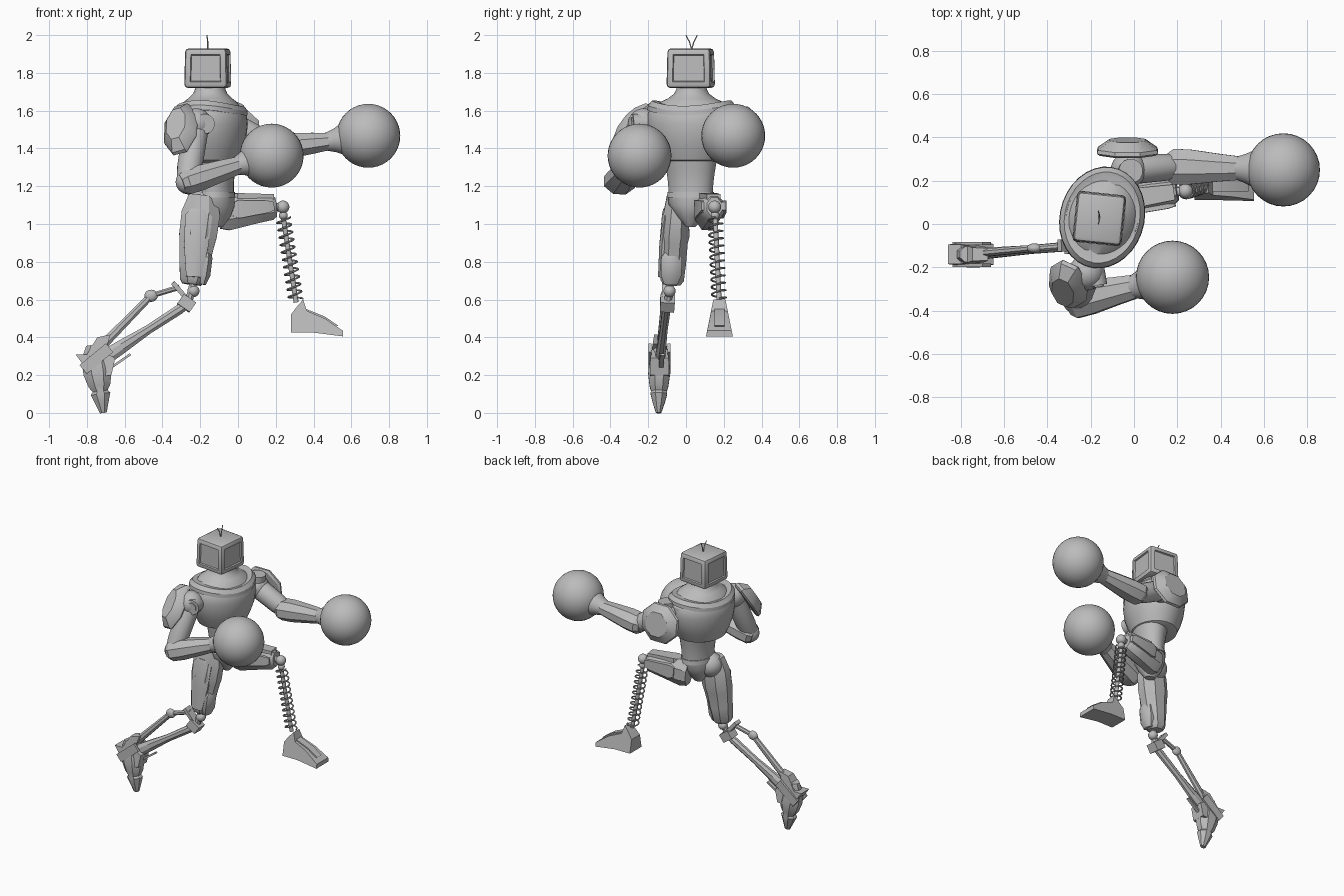
import bpy, bmesh
from math import pi, cos, sin, radians
from mathutils import Vector, Matrix

cube = bpy.data.objects.get("Cube")
if cube:
    bpy.data.objects.remove(cube, do_unlink=True)

metal = bpy.data.materials.new("grey_metal")
GREY = (0.5, 0.5, 0.5, 1)
metal.use_nodes = True
metal.diffuse_color = GREY
metal.node_tree.nodes["Principled BSDF"].inputs["Base Color"].default_value = GREY


def finish(ob):
    """Give the part its material and shading."""
    ob.data.materials.append(metal)
    bpy.ops.object.select_all(action='DESELECT')
    ob.select_set(True)
    bpy.context.view_layer.objects.active = ob
    bpy.ops.object.shade_smooth_by_angle(angle=radians(32))
    return ob


def add(name, bm):
    bmesh.ops.recalc_face_normals(bm, faces=bm.faces)
    me = bpy.data.meshes.new(name)
    bm.to_mesh(me)
    bm.free()
    ob = bpy.data.objects.new(name, me)
    bpy.context.scene.collection.objects.link(ob)
    return finish(ob)


def limb(name, p0, p1, rings, n=8, ref=(0, 1, 0), dip=0):
    """Loft rings (t, half size along ref, half size across) from p0 to p1; dip lowers the front."""
    p0, p1, ref = Vector(p0), Vector(p1), Vector(ref)
    d = (p1 - p0).normalized()
    u = (ref - d * ref.dot(d)).normalized()
    v = d.cross(u)
    k = 1 / cos(pi / n)
    bm = bmesh.new()
    loops = []
    for t, a, b in rings:
        c = p0.lerp(p1, t)
        loop = []
        for i in range(n):
            ang = 2 * pi * (i + .5) / n
            sag = d * dip * sin(ang) ** 2
            loop.append(bm.verts.new(c + u * a * k * cos(ang) + v * b * k * sin(ang) - sag))
        loops.append(loop)
    for lo, hi in zip(loops, loops[1:]):
        for i in range(n):
            j = (i + 1) % n
            bm.faces.new((lo[i], lo[j], hi[j], hi[i]))
    bm.faces.new(loops[0])
    bm.faces.new(loops[-1])
    return add(name, bm)


def rod(name, p0, p1, a, b=None, n=16):
    b = b or a
    return limb(name, p0, p1, [(0, a, b), (1, a, b)], n)


def ball(name, c, r, scale=(1, 1, 1)):
    bm = bmesh.new()
    bmesh.ops.create_uvsphere(bm, u_segments=32, v_segments=20, radius=r)
    bmesh.ops.transform(bm, matrix=Matrix.Translation(c) @ Matrix.Diagonal((*scale, 1)), verts=bm.verts)
    return add(name, bm)


def prism(name, pts, y, half):
    """Side profile in x and z, given a width that depends on height."""
    bm = bmesh.new()
    a, b = ([bm.verts.new((x, y + s * half(z), z)) for x, z in pts] for s in (-1, 1))
    bm.faces.new(a)
    bm.faces.new(b)
    for i in range(len(pts)):
        j = (i + 1) % len(pts)
        bm.faces.new((a[i], a[j], b[j], b[i]))
    return add(name, bm)


def tube(name, pts, r):
    cu = bpy.data.curves.new(name, 'CURVE')
    cu.dimensions = '3D'
    cu.bevel_depth, cu.bevel_resolution, cu.use_fill_caps = r, 2, True
    sp = cu.splines.new('POLY')
    sp.points.add(len(pts) - 1)
    for p, co in zip(sp.points, pts):
        p.co = (*co, 1)
    ob = bpy.data.objects.new(name, cu)
    bpy.context.scene.collection.objects.link(ob)
    bpy.ops.object.select_all(action='DESELECT')
    ob.select_set(True)
    bpy.context.view_layer.objects.active = ob
    bpy.ops.object.convert(target='MESH')
    finish(bpy.context.view_layer.objects.active)


# Head: chamfered, tapered box with recessed panels on its four sides
bm = bmesh.new()
bmesh.ops.create_cube(bm, size=1)
for v in bm.verts:
    s = .96 if v.co.z > 0 else 1
    v.co = Vector((v.co.x * .23 * s, v.co.y * .238 * s, v.co.z * .21))
bmesh.ops.bevel(bm, geom=bm.edges[:], offset=.02, segments=2, profile=.5, affect='EDGES')
bm.normal_update()
sides = [f for f in bm.faces if abs(f.normal.z) < .5 and f.calc_area() > .015]
bmesh.ops.inset_individual(bm, faces=sides, thickness=.018, depth=0)
bmesh.ops.inset_individual(bm, faces=sides, thickness=.005, depth=-.01)
bmesh.ops.transform(bm, matrix=Matrix.Translation((-.16, .025, 1.825)) @ Matrix.Rotation(radians(-6), 4, 'Z'),
                    verts=bm.verts)
add("head", bm)
for side, s in (("left", 1), ("right", -1)):
    base = Vector((-.16, .03, 1.925))
    tube(side + "_antenna", [base, base + Vector((0, s * .012, .04)), base + Vector((-.005, s * .03, .074))], .003)

# Torso, turned slightly about the vertical; ring parameter is the height
core, core_top, across = (-.147, .03, 0), (-.147, .03, 1), (.26, .97, 0)
limb("neck", core, core_top, [(1.60, .20, .165), (1.645, .17, .14), (1.665, .125, .115),
                              (1.69, .092, .09), (1.715, .08, .08), (1.75, .075, .075)], 32, across)
limb("chest", core, core_top, [(1.325, .14, .125), (1.338, .168, .148), (1.40, .2, .172), (1.46, .224, .188),
                               (1.53, .237, .195), (1.59, .232, .188), (1.625, .205, .165)], 32, across)
limb("collar", core, core_top, [(1.605, .236, .194), (1.63, .234, .192), (1.655, .212, .172),
                                (1.65, .19, .15)], 32, across, dip=.03)
hips, hips_top = (-.115, .025, 0), (-.115, .025, 1)
limb("abdomen", hips, hips_top, [(1.16, .118, .09), (1.22, .122, .09), (1.28, .13, .098),
                                 (1.35, .142, .112)], 32, across)
limb("belt", hips, hips_top, [(1.14, .128, .098), (1.17, .124, .095)], 32, across)
limb("pelvis", hips, hips_top, [(.985, .025, .035), (1.04, .07, .075), (1.10, .115, .095),
                                (1.15, .122, .093)], 16, across)

# Gloved arms
for side, shoulder, elbow, wrist, glove in (
        ("right", (-.22, -.225, 1.53), (-.268, -.352, 1.222), (.0, -.29, 1.31), (.178, -.246, 1.362)),
        ("left", (-.025, .25, 1.52), (.19, .265, 1.405), (.48, .258, 1.437), (.69, .25, 1.467))):
    ball(side + "_shoulder", shoulder, .082)
    limb(side + "_upper_arm", shoulder, elbow, [(0, .055, .06), (.2, .066, .068), (.75, .062, .066),
                                                (1, .056, .056)], 16)
    ball(side + "_elbow", elbow, .062)
    limb(side + "_forearm", elbow, wrist, [(-.12, .06, .05), (-.02, .082, .066), (.25, .08, .067),
                                           (.7, .064, .056), (1, .055, .046)], 8)
    limb(side + "_cuff", wrist, glove, [(-.1, .048, .045), (.15, .066, .062), (.4, .09, .088),
                                        (.6, .1, .1)], 24)
    ball(side + "_glove", glove, .169)
rod("right_shoulder_hub", (-.19, -.2, 1.53), (-.175, -.285, 1.53), .052)
rod("right_shoulder_cap", (-.175, -.28, 1.53), (-.173, -.292, 1.53), .034)
rod("left_shoulder_hub", (-.02, .245, 1.53), (-.015, .245, 1.615), .055)

# Faceted shoulder pads
dome = [(0, .9, .9), (.15, 1, 1), (.4, .97, .96), (1, .62, .58)]
for name, base, top, ref, a, b in (
        ("right_shoulder_pad", (-.295, -.265, 1.492), (-.33, -.318, 1.532), (0, .5, .8), .155, .096),
        ("left_shoulder_pad", (-.03, .322, 1.49), (-.03, .388, 1.50), (0, 0, 1), .132, .142)):
    limb(name, base, top, [(t, a * p, b * q) for t, p, q in dome], 8, ref)

# Right leg, stretched back: thigh shells and knee
ball("right_hip", (-.185, -.015, 1.1), .088, (1, .95, .95))
limb("right_thigh", (-.185, -.045, 1.15), (-.245, -.075, .68),
     [(0, .055, .075), (.2, .068, .102), (.45, .076, .1), (.52, .07, .094), (.75, .068, .08),
      (.95, .062, .066), (1, .045, .05)])
limb("right_thigh_panel", (-.205, -.10, 1.08), (-.235, -.132, .72),
     [(0, .02, .04), (.1, .024, .072), (.55, .024, .064), (1, .016, .04)])
limb("right_knee_guard", (-.165, -.075, .85), (-.19, -.08, .68),
     [(0, .035, .02), (.15, .055, .034), (.7, .055, .036), (1, .035, .02)])
ball("right_knee", (-.236, -.087, .645), .032)
rod("right_knee_stem", (-.236, -.085, .69), (-.26, -.095, .59), .02, n=8)
rod("right_shin_clamp", (-.255, -.097, .605), (-.29, -.101, .555), .038, .04, 4)
rod("right_knee_blade", (-.345, -.1, .69), (-.255, -.097, .585), .028, .012, 4)

# Right shin: two struts meeting at the ankle
limb("right_shin", (-.26, -.1, .58), (-.74, -.14, .27),
     [(0, .02, .018), (.1, .022, .026), (.45, .02, .024), (.75, .024, .036), (.9, .026, .04), (1, .022, .03)])
limb("right_rear_strut", (-.46, -.112, .62), (-.73, -.137, .345), [(0, .016, .018), (.85, .018, .024), (1, .018, .03)], 8)
rod("right_strut_link", (-.31, -.1, .665), (-.46, -.112, .62), .015, .014, 8)
ball("right_strut_joint", (-.46, -.112, .62), .032, (1.1, .7, 1))
rod("right_shin_fin", (-.57, -.125, .31), (-.70, -.135, .22), .012, .006, 4)

# Right foot, toe pointing down
limb("right_foot", (-.765, -.14, .36), (-.713, -.145, 0),
     [(0, .035, .04), (.2, .048, .075), (.42, .058, .075), (.6, .05, .058), (.68, .042, .04),
      (.72, .044, .052), (.85, .032, .036), (1, .014, .018)])
prism("right_heel", [(-.86, .31), (-.80, .31), (-.745, .40), (-.675, .415), (-.69, .365), (-.73, .335),
                     (-.65, .29), (-.67, .2), (-.75, .19), (-.82, .255)], -.14, lambda z: .05 - .16 * max(0, z - .28))
for s in (-1, 1):
    rod("foot_side_plate", (-.82, -.14 + s * .05, .23), (-.68, -.14 + s * .05, .345), .008, .03, 4)

# Left leg, raised: thigh with long rails
limb("left_thigh", (-.10, .105, 1.06), (.20, .15, 1.09),
     [(0, .06, .085), (.15, .066, .098), (.6, .064, .078), (.93, .056, .066), (1, .04, .05)])
for s in (-1, 1):
    limb("left_thigh_rail", (-.03, .118 + s * .058, 1.075), (.19, .147 + s * .053, 1.095),
         [(0, .014, .035), (.15, .02, .048), (.85, .018, .032), (1, .012, .022)], 4)
limb("left_thigh_cover", (-.03, .115, 1.142), (.185, .147, 1.142), [(0, .03, .016), (.1, .046, .022), (1, .036, .016)], 4)
rod("left_knee_fork", (.18, .146, 1.09), (.235, .152, 1.09), .02)
ball("left_knee", (.238, .152, 1.09), .034)
ball("left_knee_socket", (.24, .154, 1.045), .023)

# Left shin: rod inside a coil spring
top, ankle = Vector((.237, .154, 1.05)), Vector((.308, .176, .585))
rod("left_shin_rod", top, ankle, .013)
axis = (ankle - top).normalized()
u = axis.cross(Vector((0, 1, 0))).normalized()
w = axis.cross(u)
turns, steps = 11, 20
coil = []
for i in range(turns * steps + 1):
    a = 2 * pi * i / steps
    coil.append(top.lerp(ankle, .04 + .93 * i / (turns * steps)) + (u * cos(a) + w * sin(a)) * .037)
tube("left_shin_spring", coil, .005)

# Left foot: wedge that is wider at the sole
prism("left_foot", [(.28, .425), (.28, .52), (.31, .56), (.345, .6), (.365, .54), (.46, .50), (.555, .435),
                    (.555, .405), (.40, .425)], .177, lambda z: .07 - .2 * (z - .41))
prism("left_foot_ridge", [(.36, .5), (.36, .55), (.46, .51), (.53, .462), (.5, .45)], .177, lambda z: .026)
